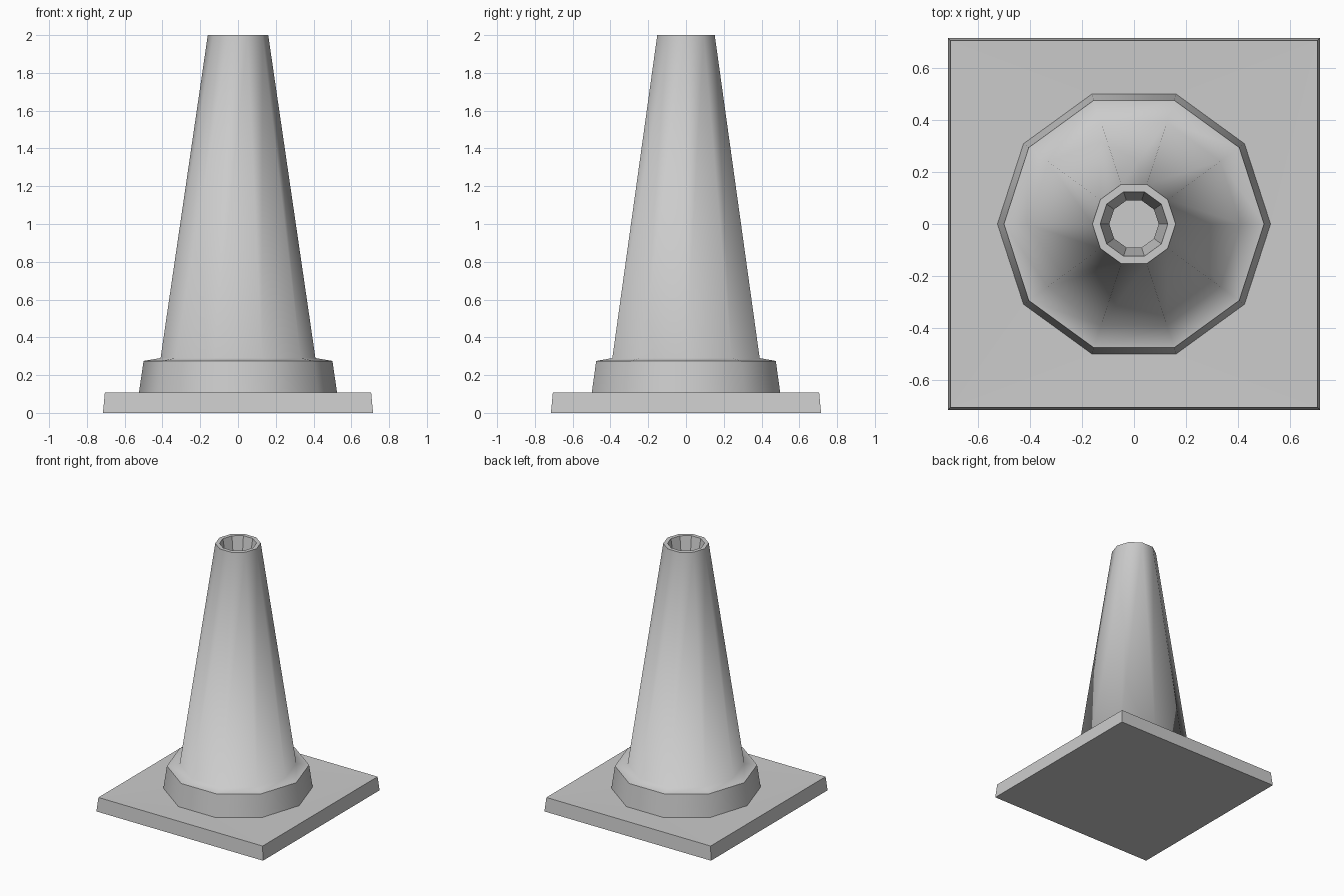
import bpy, bmesh
from math import cos, sin, pi

if "Cube" in bpy.data.objects:
    bpy.data.objects.remove(bpy.data.objects["Cube"])

SIDES = 10


def ring(bm, r, z):
    return [bm.verts.new((r * cos(2 * pi * i / SIDES), r * sin(2 * pi * i / SIDES), z))
            for i in range(SIDES)]


def square(bm, h, z):
    return [bm.verts.new((x * h, y * h, z)) for x, y in ((1, 1), (-1, 1), (-1, -1), (1, -1))]


def skin(bm, a, b, smooth=True):
    n = len(a)
    for i in range(n):
        j = (i + 1) % n
        bm.faces.new((a[i], a[j], b[j], b[i])).smooth = smooth


def finish(bm, name):
    mesh = bpy.data.meshes.new(name)
    bm.to_mesh(mesh)
    bm.free()
    ob = bpy.data.objects.new(name, mesh)
    bpy.context.collection.objects.link(ob)
    return ob


# Hollow cone with collar, rim and flat-sided inner opening
bm = bmesh.new()
profile = [(0.525, 0.103), (0.50, 0.275), (0.41, 0.29), (0.16, 2.0), (0.13, 2.0), (0.095, 1.8)]
rings = [ring(bm, r, z) for r, z in profile]
for k in range(len(rings) - 1):
    skin(bm, rings[k], rings[k + 1], smooth=k < 3)
cone = finish(bm, "cone_body")
bpy.ops.object.select_all(action='DESELECT')
cone.select_set(True)
bpy.context.view_layer.objects.active = cone
sharp = cone.data.attributes.new("sharp_edge", 'BOOLEAN', 'EDGE')
for e in cone.data.edges:
    zs = [cone.data.vertices[v].co.z for v in e.vertices]
    if max(zs) - min(zs) < 1e-4:
        r = cone.data.vertices[e.vertices[0]].co.xy.length
        sharp.data[e.index].value = zs[0] > 1.7 or abs(r - 0.5) < 0.01

# Tapered square base, its top open under the cone
bm = bmesh.new()
low, high = square(bm, 0.715, 0.0), square(bm, 0.705, 0.107)
bm.faces.new(low[::-1])
skin(bm, low, high, smooth=False)
hole = ring(bm, 0.525, 0.103)


def corner(i):
    # quadrant corner facing each hole vertex
    a = (2 * pi * (i % SIDES) / SIDES) % (2 * pi)
    return int((a + pi / 8) // (pi / 2)) % 4


for i in range(SIDES):
    j = (i + 1) % SIDES
    ci, cj = corner(i), corner(j)
    bm.faces.new((hole[j], hole[i], high[ci]))
    if ci != cj:
        bm.faces.new((hole[j], high[ci], high[cj]))
finish(bm, "square_base")
